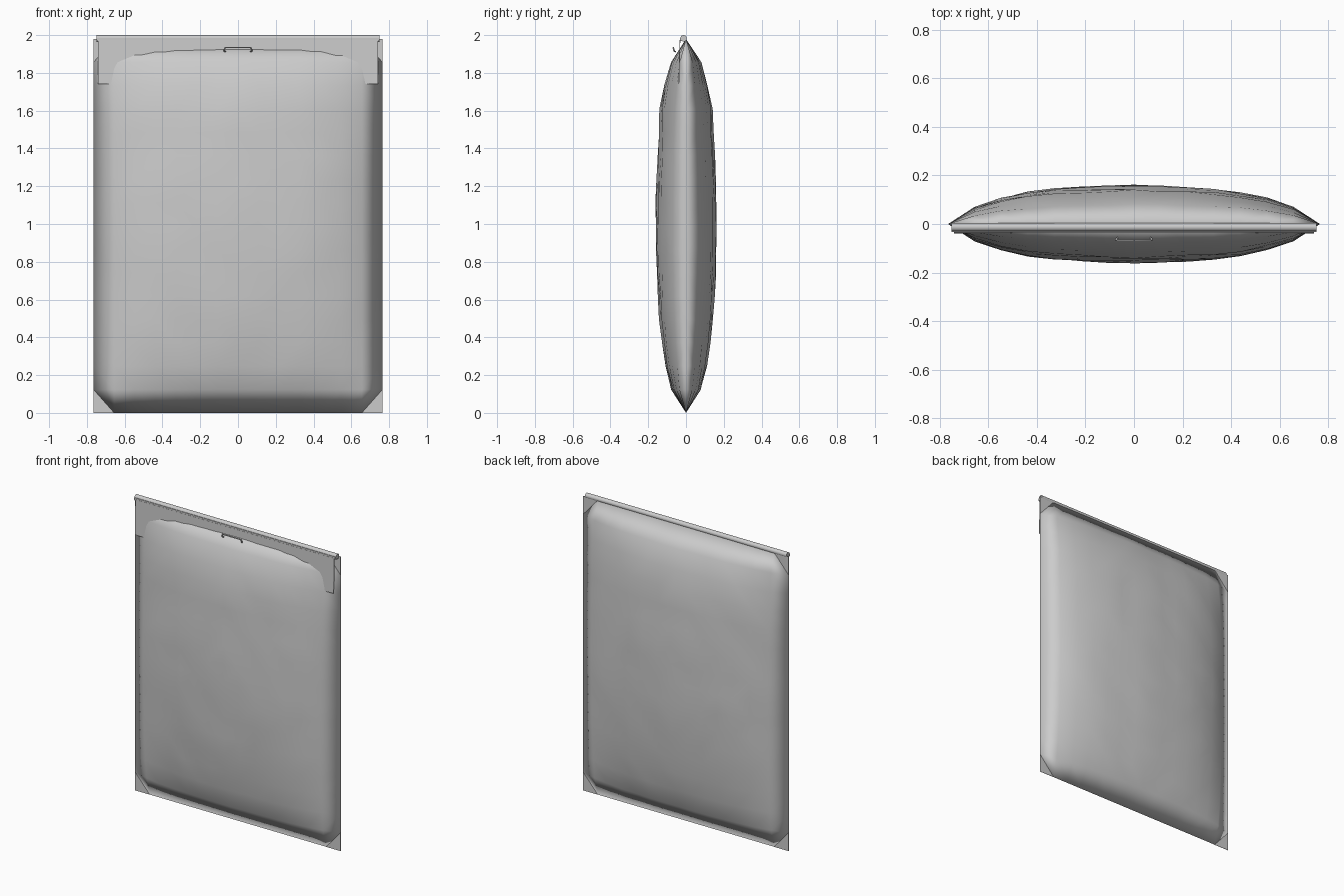
import bpy, bmesh, math, random
from mathutils import Vector

if "Cube" in bpy.data.objects:
    bpy.data.objects.remove(bpy.data.objects["Cube"])

random.seed(4)
grey = bpy.data.materials.new("light grey")
grey.diffuse_color = (0.6, 0.6, 0.6, 1)
grey.use_nodes = True
grey.node_tree.nodes["Principled BSDF"].inputs["Base Color"].default_value = grey.diffuse_color

W, H = 0.765, 1.98          # half width and height of the bag
NX, NZ = 14, 16             # grid cells across and up

X_PROFILE = [(0, .163), (.3, .15), (.45, .13), (.57, .102), (.656, .07), (.765, 0)]
Z_PROFILE = [(0, 0), (.124, .08), (.26, .112), (.4, .132), (.6, .15), (.85, .163),
             (1.2, .16), (1.45, .147), (1.62, .138), (1.74, .115), (1.86, .08), (1.98, 0)]


def lerp(profile, t):
    for (a, va), (b, vb) in zip(profile, profile[1:]):
        if t <= b:
            return va + (vb - va) * (t - a) / (b - a)
    return 0.0


def add_object(name, bm, smooth=True):
    mesh = bpy.data.meshes.new(name)
    bm.to_mesh(mesh)
    bm.free()
    for p in mesh.polygons:
        p.use_smooth = smooth
    mesh.materials.append(grey)
    ob = bpy.data.objects.new(name, mesh)
    bpy.context.collection.objects.link(ob)
    return ob


def add_box(name, x0, x1, y0, y1, z0, z1):
    bm = bmesh.new()
    bmesh.ops.create_cube(bm, size=1)
    for v in bm.verts:
        v.co = Vector(((x0 + x1) / 2 + v.co.x * (x1 - x0),
                       (y0 + y1) / 2 + v.co.y * (y1 - y0),
                       (z0 + z1) / 2 + v.co.z * (z1 - z0)))
    return add_object(name, bm, False)


# Inflated bag: front and back sheets joined along the rim
bm = bmesh.new()
rim = {}
for side in (-1, 1):
    grid = {}
    for i in range(NX + 1):
        for j in range(NZ + 1):
            x, z = -W + 2 * W * i / NX, H * j / NZ
            if i in (0, NX) or j in (0, NZ):
                if (i, j) not in rim:
                    rim[i, j] = bm.verts.new((x, 0, z))
                grid[i, j] = rim[i, j]
            else:
                h = lerp(X_PROFILE, abs(x)) * lerp(Z_PROFILE, z) / .163
                h += random.uniform(-.004, .003) * min(1, h / .1)
                grid[i, j] = bm.verts.new((x, side * h, z))
    for i in range(NX):
        for j in range(NZ):
            quad = [(i, j), (i + 1, j), (i + 1, j + 1), (i, j + 1)]
            if i in (0, NX - 1) and j in (0, NZ - 1):     # flat corners come later
                quad = [q for q in quad if not (q[0] in (0, NX) and q[1] in (0, NZ))]
            if side == 1:
                quad.reverse()
            bm.faces.new([grid[q] for q in quad])
bmesh.ops.delete(bm, geom=[v for v in bm.verts if not v.link_faces], context='VERTS')
bmesh.ops.triangulate(bm, faces=bm.faces[:])
add_object("inflated_bag", bm)

# Flat triangular corners of the seam
bm = bmesh.new()
cx, cz = 2 * W / NX, H / NZ
for sx in (-1, 1):
    for z0, sz in ((0, 1), (H, -1)):
        pts = [(sx * W, z0), (sx * (W - cx), z0), (sx * W, z0 + sz * cz)]
        a = [bm.verts.new((x, -.001, z)) for x, z in pts]
        b = [bm.verts.new((x, .001, z)) for x, z in pts]
        bm.faces.new(a)
        bm.faces.new(b[::-1])
        for k in range(3):
            n = (k + 1) % 3
            bm.faces.new((a[k], b[k], b[n], a[n]))
bmesh.ops.recalc_face_normals(bm, faces=bm.faces[:])
add_object("seam_corners", bm, False)

# Front flap, leaning slightly forward at its lower edge
flap = add_box("front_flap", -.74, .74, -.034, -.030, 1.74, 1.975)
for v in flap.data.vertices:
    if v.co.z < 1.8:
        v.co.y -= .006

# Round rod along the top edge and the strip beneath it
bpy.ops.mesh.primitive_cylinder_add(vertices=16, radius=.017, depth=1.5,
                                    location=(0, -.013, 1.983), rotation=(0, math.pi / 2, 0))
rod = bpy.context.object
rod.name = "top_rod"
rod.data.materials.append(grey)
bpy.ops.object.shade_smooth_by_angle(angle=math.radians(40))
add_box("top_strip", -.75, .75, -.033, -.022, 1.968, 1.985)

# Small wire pull handle
curve = bpy.data.curves.new("pull_handle", 'CURVE')
curve.dimensions = '3D'
curve.bevel_depth = .004
curve.bevel_resolution = 2
curve.use_fill_caps = True
path = [(.066, -.056, 1.913), (.072, -.060, 1.914), (.074, -.065, 1.922), (.068, -.067, 1.934)]
path += [(-x, y, z) for x, y, z in reversed(path)]
spline = curve.splines.new('POLY')
spline.points.add(len(path) - 1)
for p, co in zip(spline.points, path):
    p.co = (*co, 1)
curve.materials.append(grey)
handle = bpy.data.objects.new("pull_handle", curve)
bpy.context.collection.objects.link(handle)
